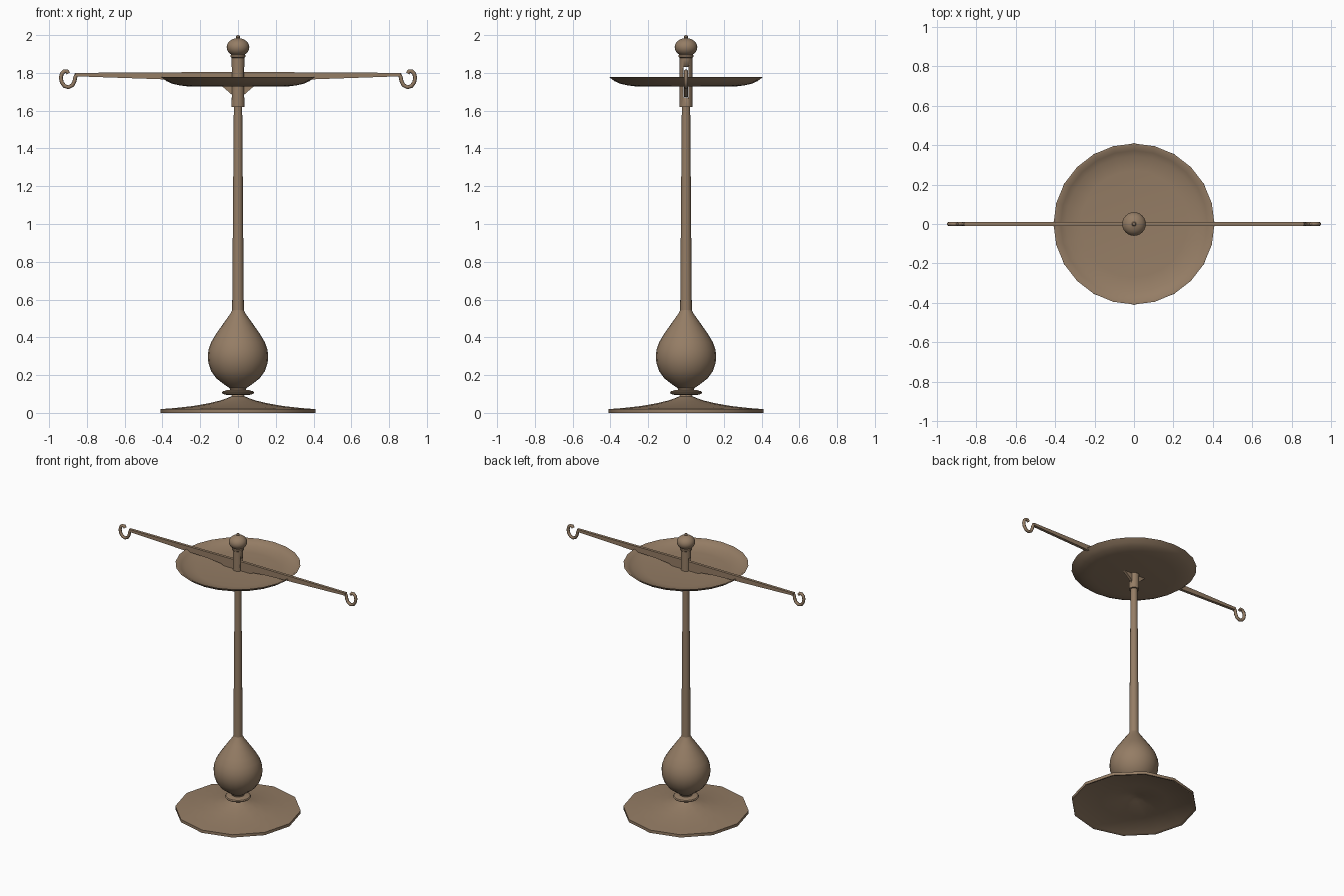
import bpy, bmesh, math
from mathutils import Vector

if "Cube" in bpy.data.objects:
    bpy.data.objects.remove(bpy.data.objects["Cube"])

brass = bpy.data.materials.new("aged brass brown")
brass.diffuse_color = (0.30, 0.205, 0.13, 1)
brass.use_nodes = True
brass.node_tree.nodes["Principled BSDF"].inputs["Base Color"].default_value = brass.diffuse_color


def finish(name, bm, angle=35):
    bmesh.ops.remove_doubles(bm, verts=bm.verts, dist=1e-5)
    bmesh.ops.recalc_face_normals(bm, faces=bm.faces)
    me = bpy.data.meshes.new(name)
    bm.to_mesh(me)
    bm.free()
    me.materials.append(brass)
    ob = bpy.data.objects.new(name, me)
    bpy.context.collection.objects.link(ob)
    bpy.ops.object.select_all(action='DESELECT')
    ob.select_set(True)
    bpy.context.view_layer.objects.active = ob
    bpy.ops.object.shade_smooth_by_angle(angle=math.radians(angle))
    return ob


def lathe(name, profile, sides, angle=35):
    """Spin a (radius, z) profile around the z axis."""
    bm = bmesh.new()
    vs = [bm.verts.new((r, 0, z)) for r, z in profile]
    es = [bm.edges.new(p) for p in zip(vs, vs[1:])]
    bmesh.ops.spin(bm, geom=vs + es, cent=(0, 0, 0), axis=(0, 0, 1),
                   angle=math.tau, steps=sides, use_merge=True)
    return finish(name, bm, angle)


def plate(name, outline, half):
    """Extrude an (x, z) outline to a plate centred on y = 0."""
    bm = bmesh.new()
    f = bm.faces.new([bm.verts.new((x, -half, z)) for x, z in outline])
    ext = bmesh.ops.extrude_face_region(bm, geom=[f])["geom"]
    bmesh.ops.translate(bm, vec=(0, 2 * half, 0),
                        verts=[v for v in ext if isinstance(v, bmesh.types.BMVert)])
    return finish(name, bm)


def tube(name, path, radius, sides=8):
    """Sweep a round section along an (x, z) path."""
    bm = bmesh.new()
    pts = [Vector((x, 0, z)) for x, z in path]
    rings = []
    for i, p in enumerate(pts):
        t = (pts[min(i + 1, len(pts) - 1)] - pts[max(i - 1, 0)]).normalized()
        n = Vector((-t.z, 0, t.x))
        rings.append([bm.verts.new(p + radius * (n * math.cos(a) + Vector((0, 1, 0)) * math.sin(a)))
                      for a in (math.tau * k / sides for k in range(sides))])
    for a, b in zip(rings, rings[1:]):
        for k in range(sides):
            j = (k + 1) % sides
            bm.faces.new((a[k], a[j], b[j], b[k]))
    bm.faces.new(rings[0])
    bm.faces.new(rings[-1])
    return finish(name, bm, 50)


# Twelve-sided flared foot, hollow underneath
lathe("base", [(0, 0.07), (0.03, 0.065), (0.06, 0.058), (0.12, 0.043), (0.22, 0.026),
               (0.39, 0.006), (0.40, 0), (0.41, 0), (0.41, 0.02), (0.33, 0.026),
               (0.24, 0.036), (0.16, 0.05), (0.10, 0.064), (0.06, 0.077), (0.035, 0.088),
               (0.03, 0.10), (0, 0.10)], 12)

# Ring between foot and bulb
lathe("base_ring", [(0, 0.094), (0.06, 0.095), (0.08, 0.10), (0.085, 0.107),
                    (0.08, 0.114), (0.06, 0.12), (0, 0.121)], 24)

# Pear-shaped bulb
lathe("bulb", [(0, 0.115), (0.04, 0.118), (0.045, 0.132), (0.075, 0.152), (0.115, 0.183),
               (0.143, 0.222), (0.157, 0.265), (0.16, 0.30), (0.156, 0.335),
               (0.142, 0.375), (0.118, 0.415), (0.09, 0.455), (0.062, 0.495),
               (0.04, 0.525), (0.03, 0.545), (0, 0.545)], 24)

# Tapered shaft
lathe("shaft", [(0, 0.53), (0.031, 0.53), (0.022, 1.64), (0, 1.64)], 16)

# Collar with a slot for the beam
collar = lathe("collar", [(0, 1.62), (0.034, 1.62), (0.034, 1.88), (0.04, 1.884),
                          (0.04, 1.894), (0.034, 1.90), (0, 1.90)], 16)
slot = plate("slot_cutter", [(-0.1, 1.67), (0.1, 1.67), (0.1, 1.83), (-0.1, 1.83)], 0.014)
slot.hide_render = True
slot.hide_viewport = True
cut = collar.modifiers.new("slot", 'BOOLEAN')
cut.operation = 'DIFFERENCE'
cut.solver = 'EXACT'
cut.object = slot

# Finial: flattened ball with a small tip
ball = [(0.06 * math.sin(a), 1.936 - 0.048 * math.cos(a))
        for a in (math.pi * i / 12 for i in range(12))]
lathe("finial", [(0, 1.888)] + ball[1:] + [(0.009, 1.984), (0.011, 1.991),
                                          (0.007, 1.998), (0, 2.0)], 24)

# Shallow dish
lathe("pan", [(0, 1.729), (0.27, 1.729), (0.31, 1.734), (0.35, 1.743), (0.38, 1.757),
              (0.408, 1.779), (0.396, 1.779), (0.372, 1.763), (0.345, 1.752),
              (0.305, 1.743), (0.27, 1.739), (0, 1.739)], 24)

# Beam tapering outward, with a pointed gusset in the middle
half = [(0.01, 1.672), (0.03, 1.682), (0.085, 1.73), (0.13, 1.75), (0.22, 1.759),
        (0.40, 1.766), (0.86, 1.782), (0.86, 1.80), (0.03, 1.805)]
plate("beam", half + [(-x, z) for x, z in reversed(half)], 0.01)

# Hooks at both ends
hook = [(0.853, 1.795), (0.861, 1.778), (0.866, 1.755), (0.876, 1.735), (0.897, 1.724),
        (0.918, 1.73), (0.933, 1.75), (0.938, 1.775), (0.933, 1.795), (0.92, 1.808),
        (0.906, 1.809), (0.898, 1.797)]
for side, s in (("left", -1), ("right", 1)):
    tube(side + "_hook", [(s * x, z) for x, z in hook], 0.0105)
